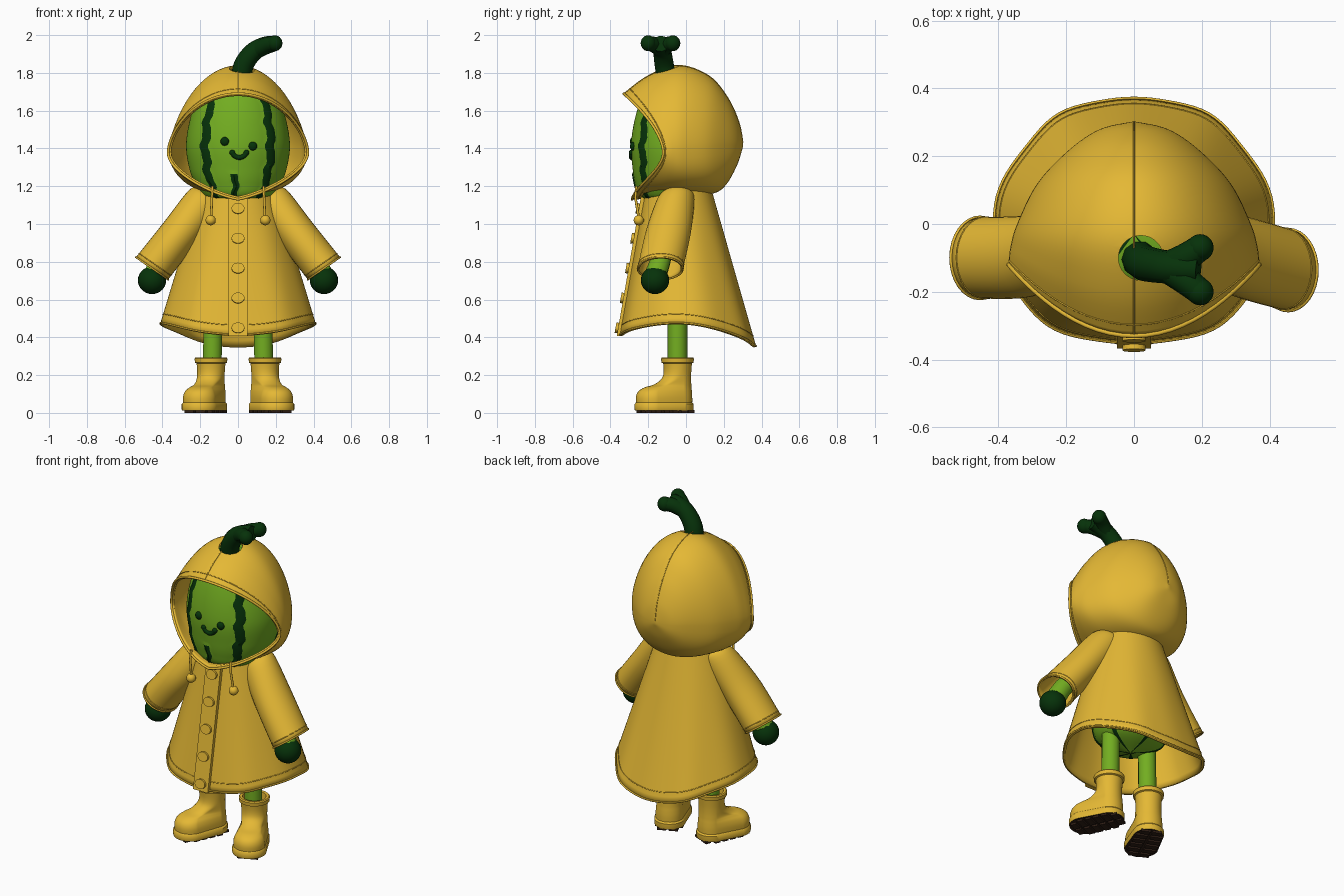
import bpy, bmesh
from math import sin, cos, pi, sqrt, atan2
from mathutils import Vector

if "Cube" in bpy.data.objects:
    bpy.data.objects.remove(bpy.data.objects["Cube"])


def material(name, rgb):
    m = bpy.data.materials.new(name)
    m.use_nodes = True
    m.diffuse_color = (*rgb, 1)
    m.node_tree.nodes["Principled BSDF"].inputs["Base Color"].default_value = (*rgb, 1)
    return m


yellow = material("raincoat yellow", (0.78, 0.48, 0.035))
green = material("melon green", (0.17, 0.42, 0.015))
dark = material("dark green", (0.002, 0.032, 0.003))
brown = material("sole brown", (0.03, 0.014, 0.008))


def finish(ob, name, *mats, angle=0.7):
    ob.name = name
    for m in mats:
        ob.data.materials.append(m)
    bpy.ops.object.select_all(action='DESELECT')
    ob.select_set(True)
    bpy.context.view_layer.objects.active = ob
    bpy.ops.object.shade_smooth_by_angle(angle=angle)
    return ob


def spline(rows, n):
    """Smooth interpolation through rows of numbers."""
    p = [rows[0], *rows, rows[-1]]
    out = []
    for i in range(1, len(p) - 2):
        for k in range(n):
            t = k / n
            out.append([b + 0.5 * t * (c - a + t * (2 * a - 5 * b + 4 * c - d + t * (3 * (b - c) + d - a)))
                        for a, b, c, d in zip(*p[i - 1:i + 3])])
    return out + [list(rows[-1])]


def loft(name, rings, *mats, caps=(False, False), wall=0, angle=0.7):
    """Skin closed rings of points into one surface."""
    bm = bmesh.new()
    vs = [[bm.verts.new(p) for p in ring] for ring in rings]
    n = len(vs[0])
    for a, b in zip(vs, vs[1:]):
        for i in range(n):
            bm.faces.new((a[i], a[(i + 1) % n], b[(i + 1) % n], b[i]))
    for cap, ring in zip(caps, (vs[0], vs[-1])):
        if cap:
            bm.faces.new(ring)
    bmesh.ops.recalc_face_normals(bm, faces=bm.faces)
    me = bpy.data.meshes.new(name)
    bm.to_mesh(me)
    bm.free()
    ob = bpy.data.objects.new(name, me)
    bpy.context.collection.objects.link(ob)
    finish(ob, name, *mats, angle=angle)
    if wall:
        mod = ob.modifiers.new("cloth thickness", 'SOLIDIFY')
        mod.thickness = wall
        mod.offset = -1
    return ob


def tube(name, path, mat, closed=False):
    """Round tube through (x, y, z, radius) points."""
    cu = bpy.data.curves.new(name, 'CURVE')
    cu.dimensions = '3D'
    cu.bevel_depth = 1
    cu.bevel_resolution = 3
    cu.use_fill_caps = True
    sp = cu.splines.new('POLY')
    sp.points.add(len(path) - 1)
    for pt, (x, y, z, r) in zip(sp.points, path):
        pt.co = (x, y, z, 1)
        pt.radius = r
    sp.use_cyclic_u = closed
    ob = bpy.data.objects.new(name, cu)
    bpy.context.collection.objects.link(ob)
    bpy.ops.object.select_all(action='DESELECT')
    ob.select_set(True)
    bpy.context.view_layer.objects.active = ob
    bpy.ops.object.convert(target='MESH')
    return finish(bpy.context.object, name, mat)


def welt(name, ring, closed=True, r=0.0025):
    return tube(name, [(*p, r) for p in ring], yellow, closed)


def ball(name, loc, scale, mat):
    bpy.ops.mesh.primitive_uv_sphere_add(segments=24, ring_count=14, radius=1, location=loc, scale=scale)
    return finish(bpy.context.object, name, mat)


# Melon head and body (radius, height, centre y): wavy columns, raised stripes, a short one on the chin
COLS = 80
profile = spline([(0.002, 1.79, -0.03), (0.12, 1.77, -0.03), (0.2, 1.695, -0.03), (0.25, 1.57, -0.03),
                  (0.275, 1.42, -0.03), (0.257, 1.29, -0.038), (0.225, 1.21, -0.055), (0.187, 1.15, -0.07),
                  (0.13, 1.09, -0.06), (0.17, 0.9, -0.04), (0.22, 0.72, -0.03), (0.18, 0.56, -0.03),
                  (0.002, 0.49, -0.03)], 8)


def melon_ring(r, z, cy):
    pts = []
    for i in range(COLS):
        a = 2 * pi * i / COLS + 0.03 * sin(48 * z) + 0.015 * sin(101 * z)
        a += {7: 0.03, 8: 0.06, 9: 0.09, 71: -0.09, 72: -0.06, 73: -0.03}.get(i, 0)
        k = r + (0.008 if i % 16 == 8 or (i == 79 and z < 1.27) else 0)
        pts.append((k * sin(a), cy - 0.95 * k * cos(a), z))
    return pts


melon = loft("melon_body", [melon_ring(*p) for p in profile], green, dark, caps=(True, True))
for f in melon.data.polygons[:COLS * (len(profile) - 1)]:
    col = f.index % COLS
    if col % 16 in (7, 8) or (col in (78, 79) and f.center.z < 1.27):
        f.material_index = 1


def face_point(x, z):
    r, _, cy = min(profile, key=lambda p: abs(p[1] - z))
    return (x, cy - 0.95 * sqrt(r * r - x * x), z)


# Face
ball("right_eye", face_point(-0.07, 1.437), (0.023, 0.016, 0.023), dark)
ball("left_eye", face_point(0.078, 1.412), (0.023, 0.016, 0.023), dark)
smile = [(*face_point(0.007 + 0.04 * sin(t), 1.392 - 0.04 * cos(t)), 0.013)
         for t in [-1.2 + 0.2 * i for i in range(13)]]
tube("smile", smile, dark)
for end in (smile[0], smile[-1]):
    ball("smile_corner", end[:3], (0.015, 0.013, 0.015), dark)

# Stem with a forked tip
tube("stem", spline([(0.015, -0.1, 1.75, 0.055), (0.03, -0.115, 1.84, 0.053), (0.08, -0.125, 1.91, 0.05),
                     (0.14, -0.13, 1.943, 0.048), (0.19, -0.134, 1.955, 0.043)], 6), dark)
for y in (-0.2, -0.07):
    tip = (0.195, y, 1.957)
    tube("stem_fork", spline([(0.09, -0.127, 1.915, 0.042), (0.15, y * 0.5 - 0.065, 1.947, 0.042), (*tip, 0.039)], 5), dark)
    ball("stem_knob", tip, (0.04, 0.04, 0.042), dark)


# Hood: rings running from the face opening to the back of the head, v makes the chin pointed
def hood_ring(yt, ym, yb, zt, zm, zb, w, v):
    pts = []
    for i in range(64):
        a = 2 * pi * i / 64
        s, c = abs(sin(a)), abs(cos(a))
        if cos(a) > 0:
            y, z = yt, zm + (zt - zm) * c ** 1.2
        else:
            y, z = yb, zm + (zb - zm) * c ** (0.7 + v) * (1 - v * s)
        pts.append((w * sin(a), ym + (y - ym) * c * c, z))
    return pts


hood_rings = [hood_ring(*r) for r in spline([
    (-0.33, -0.12, -0.285, 1.69, 1.38, 1.13, 0.37, 0.3), (-0.2, -0.07, -0.15, 1.785, 1.39, 1.135, 0.365, 0.1),
    (-0.04, 0.0, 0.0, 1.84, 1.4, 1.145, 0.345, 0), (0.12, 0.12, 0.14, 1.785, 1.41, 1.16, 0.285, 0),
    (0.22, 0.22, 0.21, 1.67, 1.42, 1.205, 0.19, 0), (0.28, 0.28, 0.27, 1.54, 1.42, 1.31, 0.1, 0),
    (0.302, 0.302, 0.302, 1.43, 1.42, 1.41, 0.005, 0)], 6)]
hood = loft("hood", hood_rings, yellow, caps=(False, True), wall=0.016)
welt("hood_rim", hood_rings[0], r=0.007)
welt("hood_stitch", hood_rings[2])
welt("hood_seam", [r[0] for r in hood_rings], closed=False)

# Hole for the stem
bpy.ops.mesh.primitive_cylinder_add(vertices=32, radius=0.066, depth=0.24, location=(0.02, -0.1, 1.85))
cutter = bpy.context.object
cutter.name = "stem_hole_cutter"
cutter.hide_render = True
cutter.display_type = 'WIRE'
hole = hood.modifiers.new("stem hole", 'BOOLEAN')
hole.operation = 'DIFFERENCE'
hole.object = cutter
cutter.hide_set(True)


# Coat: flared skirt with soft folds, squared off front and back, and a curved hem
def coat_point(t, a):
    c = cos(a)
    front, back = -0.215 - 0.135 * t, 0.13 + 0.24 * t
    fold = 1 + 0.006 * t * cos(10 * a)
    corner = t * sin(2 * a) ** 2
    narrow, deep = (1 - 0.06 * corner, 1 + 0.06 * corner) if c < 0 else (1, 1 + 0.08 * corner)
    hem = 0.47 + 0.03 * c - 0.09 * c * c
    return ((0.19 + 0.225 * t) * sin(a) * fold * narrow,
            (front + back) / 2 - (back - front) / 2 * c * fold * deep, 1.2 - t * (1.2 - hem))


def coat_ring(t):
    return [coat_point(t, 2 * pi * i / 96) for i in range(96)]


loft("coat", [coat_ring(i / 24) for i in range(25)], yellow, wall=0.014)
welt("coat_hem", coat_ring(0.995), r=0.005)
welt("coat_hem_stitch", coat_ring(0.93))

# Button strip and buttons
strip = []
for i in range(13):
    x, y, z = coat_point(0.07 + 0.935 * i / 12, 0)
    strip.append([(-0.052, y + 0.012, z), (-0.05, y - 0.014, z), (0.05, y - 0.014, z), (0.052, y + 0.012, z)])
loft("button_strip", strip, yellow, caps=(True, True), angle=0.5)
for i in range(5):
    x, y, z = coat_point(0.15 + 0.2 * i, 0)
    bpy.ops.mesh.primitive_cylinder_add(vertices=24, radius=1, depth=1, location=(0, y - 0.016, z),
                                        rotation=(pi / 2 - 0.17, 0, 0), scale=(0.034, 0.028, 0.024))
    finish(bpy.context.object, "button", yellow)


# Boot cross-section: heel circle and toe circle joined in one outline
def foot_ring(s, z, reach, heel, toe):
    d = Vector((0.058, -0.13)) * reach
    pts = []
    for i in range(40):
        a = 2 * pi * i / 40
        v = Vector((cos(a), sin(a)))
        ahead = v.dot(Vector((0.41, -0.91))) > 0
        p = Vector((0.143, -0.045)) + (d + v * toe if ahead else v * heel)
        pts.append((s * p.x, p.y, z))
    return pts


for s, side in ((1, "left"), (-1, "right")):
    # Sleeve, arm and mitten
    n1 = Vector((0.82 * s, 0, 0.57))
    n2 = Vector((0, 1, 0))
    cuff_y = -0.118 - 0.018 * s
    sleeve = []
    for x, y, z, r1, r2 in spline([(0.14, -0.04, 1.15, 0.08, 0.08), (0.18, -0.055, 1.12, 0.1, 0.1),
                                   (0.31, -0.095, 0.95, 0.102, 0.12), (0.455, cuff_y, 0.765, 0.104, 0.12)], 6):
        ring = []
        for i in range(32):
            a = 2 * pi * i / 32
            ring.append(Vector((s * x, y, z)) + n1 * r1 * cos(a) + n2 * r2 * sin(a))
        sleeve.append(ring)
    loft(side + "_sleeve", sleeve, yellow, caps=(True, False), wall=0.012)
    welt(side + "_cuff", sleeve[-1], r=0.005)
    welt(side + "_cuff_stitch", sleeve[-2])
    hand_y = cuff_y - 0.028
    tube(side + "_arm", [(s * 0.3, -0.1, 0.95, 0.05), (s * 0.41, cuff_y, 0.8, 0.055), (s * 0.45, hand_y, 0.72, 0.06)], green)
    ball(side + "_mitten", (s * 0.455, hand_y, 0.702), (0.075, 0.075, 0.073), dark)

    # Hood cord with a bead
    tube(side + "_cord", [(s * 0.135, -0.262, 1.2, 0.007), (s * 0.138, -0.268, 1.14, 0.007), (s * 0.143, -0.25, 1.03, 0.007)], yellow)
    ball(side + "_cord_bead", (s * 0.145, -0.25, 1.02), (0.027, 0.027, 0.027), yellow)

    # Leg and boot
    tube(side + "_leg", [(s * 0.13, -0.045, 0.62, 0.052), (s * 0.137, -0.045, 0.22, 0.052)], green)
    upper = spline([(0.045, 1, 0.078, 0.09), (0.085, 1, 0.078, 0.09), (0.115, 0.97, 0.076, 0.08),
                    (0.135, 0.85, 0.074, 0.064), (0.15, 0.5, 0.073, 0.06), (0.18, 0.12, 0.072, 0.069),
                    (0.22, 0, 0.073, 0.073), (0.28, 0, 0.078, 0.078)], 4)
    loft(side + "_boot", [foot_ring(s, *r) for r in upper], yellow, wall=0.008)
    band = [(0.262, 0, 0.076, 0.076), (0.266, 0, 0.085, 0.085), (0.288, 0, 0.087, 0.087),
            (0.294, 0, 0.082, 0.082), (0.292, 0, 0.066, 0.066), (0.25, 0, 0.062, 0.062)]
    loft(side + "_boot_cuff", [foot_ring(s, *r) for r in band], yellow)
    sole = [(0.012, 1, 0.084, 0.095), (0.018, 1, 0.086, 0.097), (0.046, 1, 0.086, 0.097), (0.055, 1, 0.078, 0.09)]
    base = loft(side + "_sole", [foot_ring(s, *r) for r in sole], yellow, brown, caps=(True, True))
    for f in base.data.polygons:
        f.material_index = int(f.normal.z < -0.9)
    for i in range(6):
        for across in (-1, 1):
            u = -0.055 + 0.05 * i
            w = 0.044 if i in (1, 2, 3, 4) else 0.033
            loc = (s * (0.143 + 0.41 * u + 0.91 * across * w), -0.045 - 0.91 * u + 0.41 * across * w, 0.007)
            bpy.ops.mesh.primitive_cube_add(size=1, location=loc, rotation=(0, 0, s * atan2(0.41, 0.91)),
                                            scale=(1.6 * w, 0.034, 0.014))
            finish(bpy.context.object, side + "_lug", brown)
